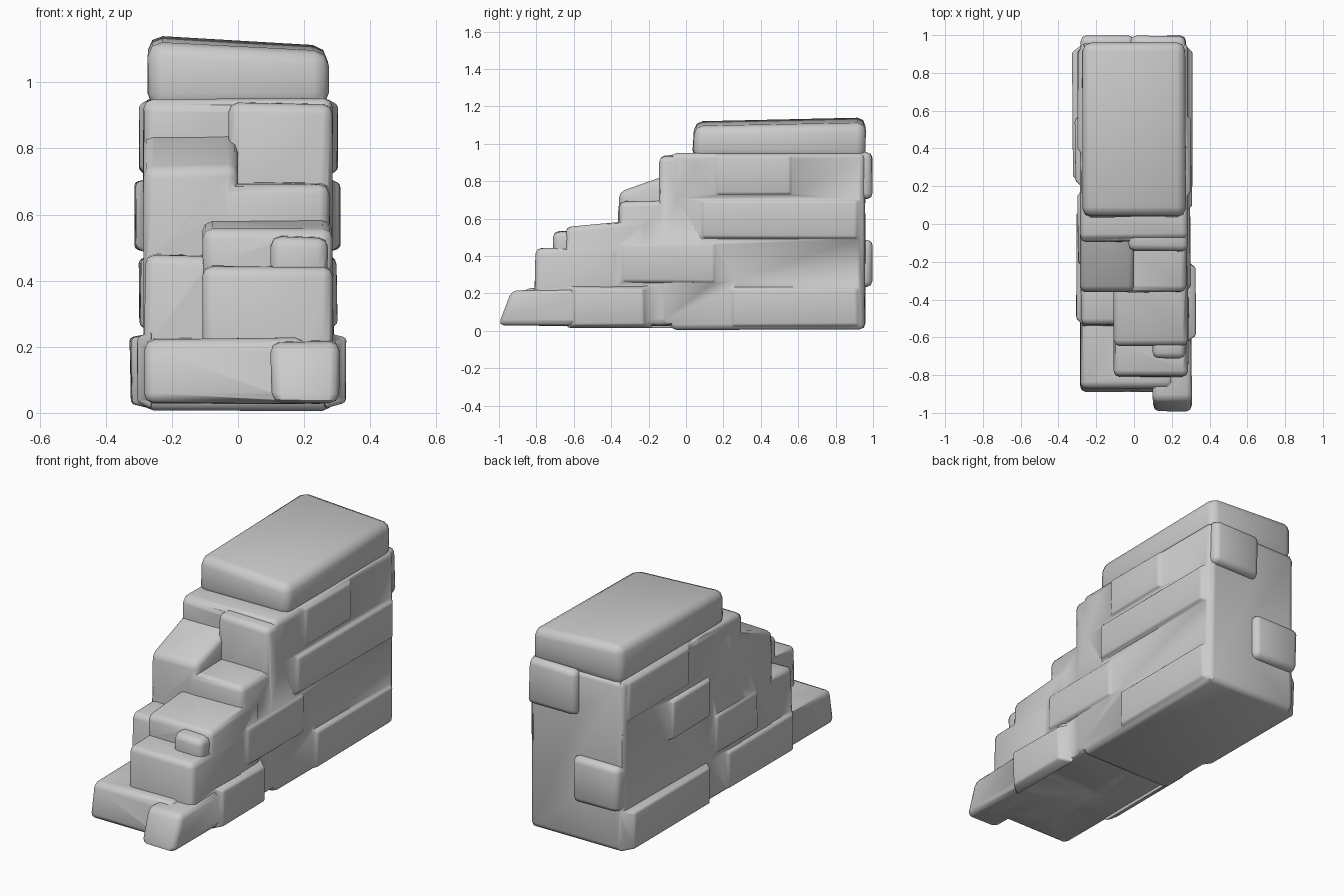
import bpy, bmesh, random

if "Cube" in bpy.data.objects:
    bpy.data.objects.remove(bpy.data.objects["Cube"])

random.seed(4)
stone = bpy.data.materials.new("grey stone")
stone.diffuse_color = (0.6, 0.6, 0.6, 1)
stone.use_nodes = True
stone.node_tree.nodes["Principled BSDF"].inputs["Base Color"].default_value = stone.diffuse_color
HALF, BACK, COURSE = 0.284, 0.957, 0.235


def block(name, x, y, z, sx=0.0, sy=0.0, r=0.03, lean=0.0, ramp=0):
    """Rounded stone; its top drops by sx to +x and sy to the front and leans back; ramp tapers it to that side."""
    bm = bmesh.new()
    bmesh.ops.create_cube(bm, size=1)
    for v in bm.verts:
        px, py, pz = (c > 0 for c in v.co)
        outer = ramp and px == (ramp > 0)
        v.co = (x[px], y[py], z[pz])
        if pz:
            v.co.z -= sx * px + sy * (not py)
            v.co.y += lean * (not py)
        if outer:
            v.co.y += -.05 if py else .05
            v.co.z += -.02 if pz else .02
        for i in range(3):
            v.co[i] += random.uniform(-.004, .004)
    bmesh.ops.bevel(bm, geom=bm.edges[:], offset=r, segments=2, profile=0.5, affect='EDGES')
    bmesh.ops.recalc_face_normals(bm, faces=bm.faces[:])
    me = bpy.data.meshes.new(name)
    bm.to_mesh(me)
    bm.free()
    me.materials.append(stone)
    ob = bpy.data.objects.new(name, me)
    bpy.context.collection.objects.link(ob)
    return ob


def step(name, x0, x1, front, top, drop=0.01, lean=0.01, length=0.45):
    """Stone of the stair, reaching from its front edge back into the wall."""
    return block(name, (x0, x1), (front, front + length), (.03, top), 0, drop, lean=lean)


def proud(name, side, row, y0, y1, reach):
    """Stone of one course swelling slightly out of a long side."""
    x = sorted((side * .26, side * reach))
    return block(name, x, (y0, y1), (.01 + row * COURSE, .01 + (row + 1) * COURSE), r=.01, ramp=side)


# main body and cap stone
wall = block("ruined_wall", (-HALF, HALF), (-.08, BACK), (.008, .95))
parts = [block("cap", (-.275, .272), (.035, .96), (.92, 1.145), .03, .02, .045, .01)]

# stepped front, from the top down
parts += [
    step("upper_left", -HALF, .02, -.105, .953),
    step("upper_right", -.03, HALF, -.152, .945),
    step("middle_left", -HALF, 0, -.365, .9, .16),
    step("middle_right", -.06, .28, -.37, .7),
    step("step_left", -HALF, -.04, -.545, .485),
    step("step_right", -.105, HALF, -.655, .595, .04),
    step("low_step", -.105, .29, -.815, .452),
    block("small_stone", (.1, .27), (-.71, -.5), (.38, .54), 0, .01),
    step("base_front", -HALF, .2, -.895, .235, .01, .03, 1),
    step("base_toe", .1, .305, -1, .225, .01, .07),
]

# proud stones on both long sides
parts += [
    proud("right_foot_front", 1, 0, -.64, -.18, .325),
    proud("right_foot_back", 1, 0, .21, BACK, .305),
    proud("right_low", 1, 1, -.38, .2, .3),
    proud("right_middle", 1, 2, .05, BACK, .308),
    proud("right_top", 1, 3, .12, .6, .3),
    proud("left_foot_front", -1, 0, -.55, .1, .303),
    proud("left_foot_back", -1, 0, .2, BACK, .325),
    proud("left_low", -1, 1, -.25, .2, .297),
    proud("left_middle", -1, 2, .18, .6, .312),
    proud("left_top", -1, 3, .35, BACK, .297),
]

# stones standing out at the back, on alternate sides
for row, x in ((1, (-.28, 0)), (3, (-.02, .275))):
    parts.append(block("back_stone", x, (.6, .995), (row * COURSE, (row + 1) * COURSE + .015)))

# fuse the stones into one shell
bpy.context.view_layer.objects.active = wall
wall.select_set(True)
for p in parts:
    m = wall.modifiers.new(p.name, 'BOOLEAN')
    m.operation, m.solver, m.object = 'UNION', 'EXACT', p
    bpy.ops.object.modifier_apply(modifier=m.name)
    bpy.data.objects.remove(p)
wall.data.materials.clear()
wall.data.materials.append(stone)
for f in wall.data.polygons:
    f.material_index = 0
bpy.ops.object.shade_smooth_by_angle(angle=1.0)
